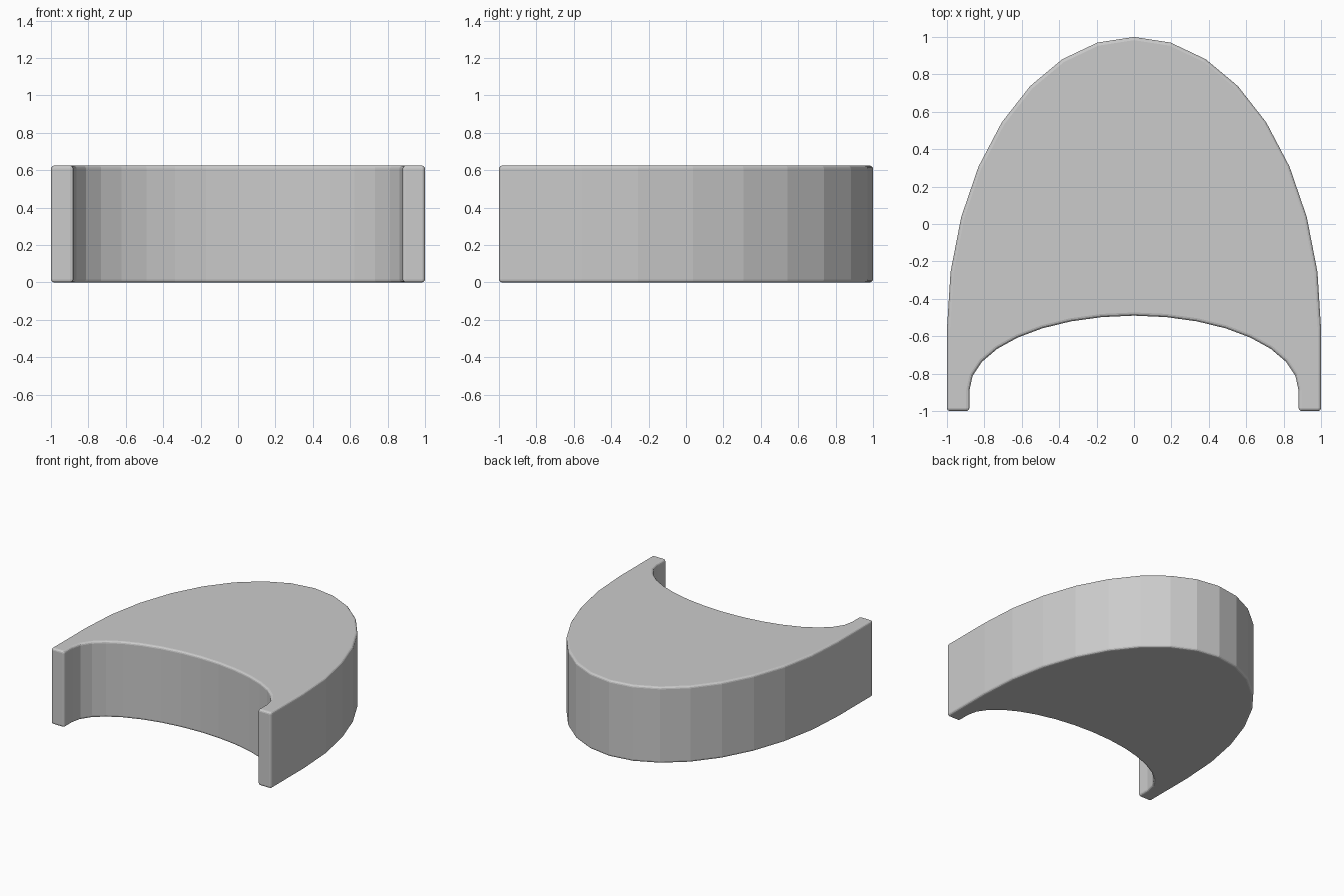
import bpy
import bmesh
import math

if "Cube" in bpy.data.objects:
    bpy.data.objects.remove(bpy.data.objects["Cube"])

HEIGHT = 0.625


def half_ellipse(rx, ry, cy, steps=16):
    """Upper half of an ellipse, from +x over the top to -x."""
    return [(rx * math.cos(math.pi * i / steps),
             cy + ry * math.sin(math.pi * i / steps)) for i in range(steps + 1)]


# Outline: pointed outer arch, two feet, shallow inner arch
outer = half_ellipse(1.0, 1.56, -0.56)
inner = half_ellipse(0.88, 0.40, -0.89)
outline = ([(1.0, -1.0)] + outer + [(-1.0, -1.0), (-0.88, -1.0)]
           + inner[::-1] + [(0.88, -1.0)])

# Extrude the outline into a block
bm = bmesh.new()
base = bm.faces.new([bm.verts.new((x, y, 0)) for x, y in outline])
top = bmesh.ops.extrude_face_region(bm, geom=[base])
bmesh.ops.translate(bm, vec=(0, 0, HEIGHT),
                    verts=[g for g in top["geom"] if isinstance(g, bmesh.types.BMVert)])
bmesh.ops.recalc_face_normals(bm, faces=bm.faces)
mesh = bpy.data.meshes.new("arched_block")
bm.to_mesh(mesh)
bm.free()
block = bpy.data.objects.new("arched_block", mesh)
bpy.context.collection.objects.link(block)

# Small rounded edges on rims and feet; side facets stay flat
bevel = block.modifiers.new("edge_rounding", "BEVEL")
bevel.width = 0.017
bevel.segments = 3
bevel.limit_method = "ANGLE"
bevel.angle_limit = math.radians(35)
